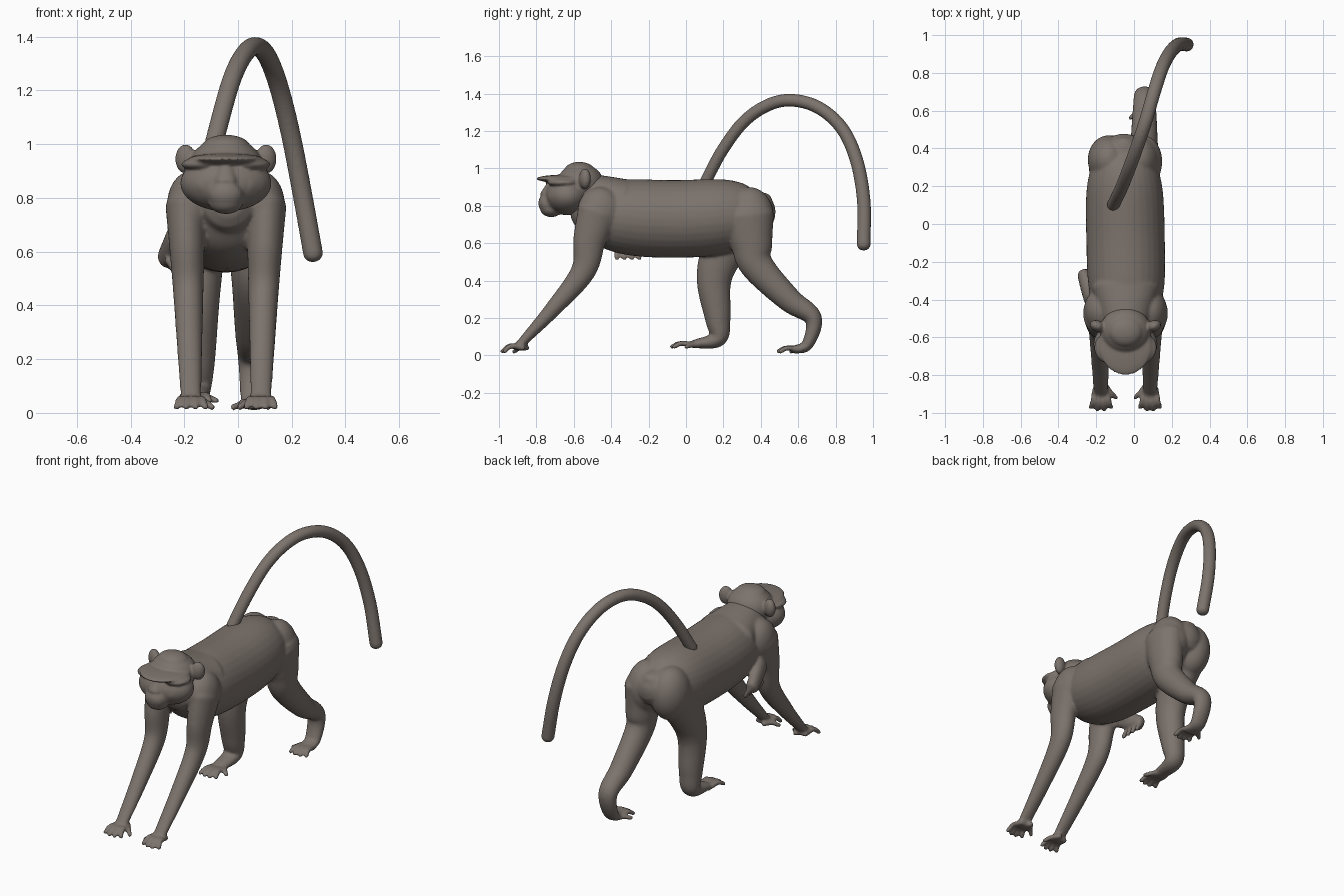
import bpy, bmesh, math
from mathutils import Vector, Matrix

cube = bpy.data.objects.get("Cube")
if cube:
    bpy.data.objects.remove(cube)

fur = bpy.data.materials.new("grey_brown_fur")
fur.use_nodes = True
colour = (.2, .17, .15, 1)
fur.diffuse_color = colour
bsdf = fur.node_tree.nodes["Principled BSDF"]
bsdf.inputs["Base Color"].default_value = colour

MID = -.045  # the body line in x


def smooth_path(points, steps=8):
    """Catmull-Rom interpolation of position and radii together."""
    p = [Vector(q) for q in points]
    p = [p[0] * 2 - p[1]] + p + [p[-1] * 2 - p[-2]]
    out = []
    for a, b, c, d in zip(p, p[1:], p[2:], p[3:]):
        for i in range(steps):
            t = i / steps
            linear = b + (c - a) * t / 2
            square = a - b * 5 / 2 + c * 2 - d / 2
            cubic = (b - c) * 3 / 2 + (d - a) / 2
            out.append(linear + square * t ** 2 + cubic * t ** 3)
    return out + [p[-2]]


def tube(bm, points, sides=32):
    """Loft ellipses along (x, y, z, width radius, depth radius) with round ends."""
    path = smooth_path(points)
    last = len(path) - 1
    centres = [Vector(q[:3]) for q in path]
    rings = []
    for i, q in enumerate(path):
        along = centres[min(i + 1, last)] - centres[max(i - 1, 0)]
        rings.append((centres[i], along.normalized(), q[3], q[4]))

    def cap(ring, sign):
        centre, along, width, depth = ring
        bulge = min(width, depth) * .8 * sign
        return [(centre + along * bulge * math.sin(u), along,
                 width * math.cos(u), depth * math.cos(u)) for u in (.5, 1, 1.4)]

    rings = cap(rings[0], -1)[::-1] + rings + cap(rings[-1], 1)
    angles = [k * math.tau / sides for k in range(sides)]
    loops = []
    for centre, along, width, depth in rings:
        side = Vector((1, 0, 0))
        side = (side - along * along.dot(side)).normalized()
        up = along.cross(side)
        loops.append([bm.verts.new(centre + side * width * math.cos(a)
                                   + up * depth * math.sin(a)) for a in angles])
    for low, high in zip(loops, loops[1:]):
        for k in range(sides):
            bm.faces.new((low[k - 1], low[k], high[k], high[k - 1]))
    bm.faces.new(loops[0])
    bm.faces.new(loops[-1])


def limb(bm, x_ends, profile, width, depth, ease=1):
    """Tube through a (y, z) profile; x and both radii run evenly between their ends."""
    points = []
    for i, (y, z) in enumerate(profile):
        t = i / (len(profile) - 1)
        taper = (1 - t) ** ease
        x = x_ends[0] + (x_ends[1] - x_ends[0]) * t
        radii = [r[1] + (r[0] - r[1]) * taper for r in (width, depth)]
        points.append((x, y, z, *radii))
    tube(bm, points)


def blob(bm, centre, radii, turn=0):
    placed = (Matrix.Translation(centre) @ Matrix.Rotation(turn, 4, 'Z')
              @ Matrix.Diagonal((*radii, 1)))
    bmesh.ops.create_uvsphere(bm, u_segments=32, v_segments=20, radius=1, matrix=placed)


def digits(bm, x, y, z, length, drop, thumb):
    """Four fanned toes and one splayed thumb, pointing forwards."""
    thick = (.016, .013)
    for k in (-1.5, -.5, .5, 1.5):
        reach = length * (1 - k * k / 15)
        profile = [(y + .03, z), (y - reach / 2, z + .01), (y - reach, z - drop)]
        limb(bm, (x + k * .02, x + k * .036), profile, thick, thick)
    profile = [(y + .05, z), (y + .01, z), (y - .02, z - drop)]
    limb(bm, (x + thumb * .02, x + thumb * .08), profile, thick, thick)


def finish(bm, name, voxel, softness):
    """Fuse the overlapping volumes into one soft skin."""
    bmesh.ops.recalc_face_normals(bm, faces=bm.faces)
    mesh = bpy.data.meshes.new(name)
    bm.to_mesh(mesh)
    bm.free()
    mesh.materials.append(fur)
    mesh.shade_smooth()
    ob = bpy.data.objects.new(name, mesh)
    bpy.context.collection.objects.link(ob)
    fuse = ob.modifiers.new("fuse", 'REMESH')
    fuse.mode = 'VOXEL'
    fuse.voxel_size = voxel
    fuse.use_smooth_shade = True
    soften = ob.modifiers.new("soften", 'SMOOTH')
    soften.iterations = softness


# Barrel-shaped torso, rounded at both ends, with buttocks, rump pad and neck
body = bmesh.new()
stations = []
for i in range(-9, 10):
    u = i / 9.7
    swell = .208 * math.sqrt(1 - u ** 4)
    stations.append((MID - u * .01, u / 2 - .07, .73 + u * u * .05, swell, swell))
tube(body, stations)
blob(body, (-.055, .415, .83), (.06, .045, .04))
for s in (1, -1):
    blob(body, (s * .08 - .055, .34, .74), (.11, .13, .16))
limb(body, (MID, MID), [(-.34, .83), (-.45, .86), (-.6, .89)], (.18, .1), (.115, .09))

# Front legs with shoulders, mirrored about the body line
for s in (1, -1):
    x = MID + s * .15
    blob(body, (x - s * .02, -.46, .77), (.09, .12, .13))
    arm = [(-.47, .77), (-.515, .62), (-.55, .45), (-.71, .25), (-.9, .045)]
    limb(body, (x, x - s * .02), arm, (.075, .038), (.11, .022))
    digits(body, x - s * .02, -.9, .04, .085, .02, -s)

# Left hind leg stretched back
leg = [(.33, .75), (.35, .6), (.38, .48), (.55, .3), (.68, .2), (.65, .06), (.58, .03)]
limb(body, (.05, .06), leg, (.1, .045), (.14, .022), ease=1.4)
digits(body, .06, .58, .03, .09, .01, -1)

# Right hind leg stepping under the belly
leg = [(.33, .75), (.2, .56), (.15, .4), (.17, .2), (.17, .09), (.04, .06)]
limb(body, (-.14, -.16), leg, (.1, .045), (.14, .022))
digits(body, -.16, .02, .055, .1, .01, 1)

# Small folded limb resting on the right flank, fingers under the belly
limb(body, (-.23, -.265), [(-.4, .66), (-.34, .62), (-.27, .58)], (.035, .035), (.06, .045))
for k in range(4):
    y = -.25 - k * .04
    limb(body, (-.26, -.23), [(y, .57), (y, .52)], (.016, .014), (.016, .014))
finish(body, "body_and_legs", .008, 9)

# Head: skull, crown, cheeks, muzzle, nose, jaw and flat peaked brow
head = bmesh.new()
blob(head, (MID, -.565, .92), (.135, .125, .105))
blob(head, (MID, -.57, .99), (.09, .08, .045))
blob(head, (MID, -.635, .855), (.17, .12, .105))
limb(head, (MID, MID), [(-.62, .84), (-.745, .81)], (.13, .065), (.09, .055))
limb(head, (MID, MID), [(-.72, .92), (-.755, .86)], (.025, .04), (.02, .025))
blob(head, (MID, -.72, .785), (.065, .06, .045))
blob(head, (MID, -.645, .945), (.14, .155, .022))

# Brow sides, cheek bones and cupped ears
for s in (1, -1):
    blob(head, (MID + s * .095, -.66, .925), (.07, .08, .025), turn=-s * .3)
    blob(head, (MID + s * .07, -.715, .85), (.045, .025, .04))
    blob(head, (MID + s * .15, -.54, .945), (.04, .03, .055), turn=s * .4)
finish(head, "head", .007, 6)

# Long arched tail
tail = bmesh.new()
arch = [(.1, .92), (.19, 1.09), (.3, 1.24), (.42, 1.33), (.55, 1.365), (.7, 1.33),
        (.83, 1.22), (.91, 1.05), (.95, .83), (.95, .59)]
limb(tail, (-.11, .28), arch, (.035, .037), (.032, .037))
finish(tail, "tail", .008, 5)
